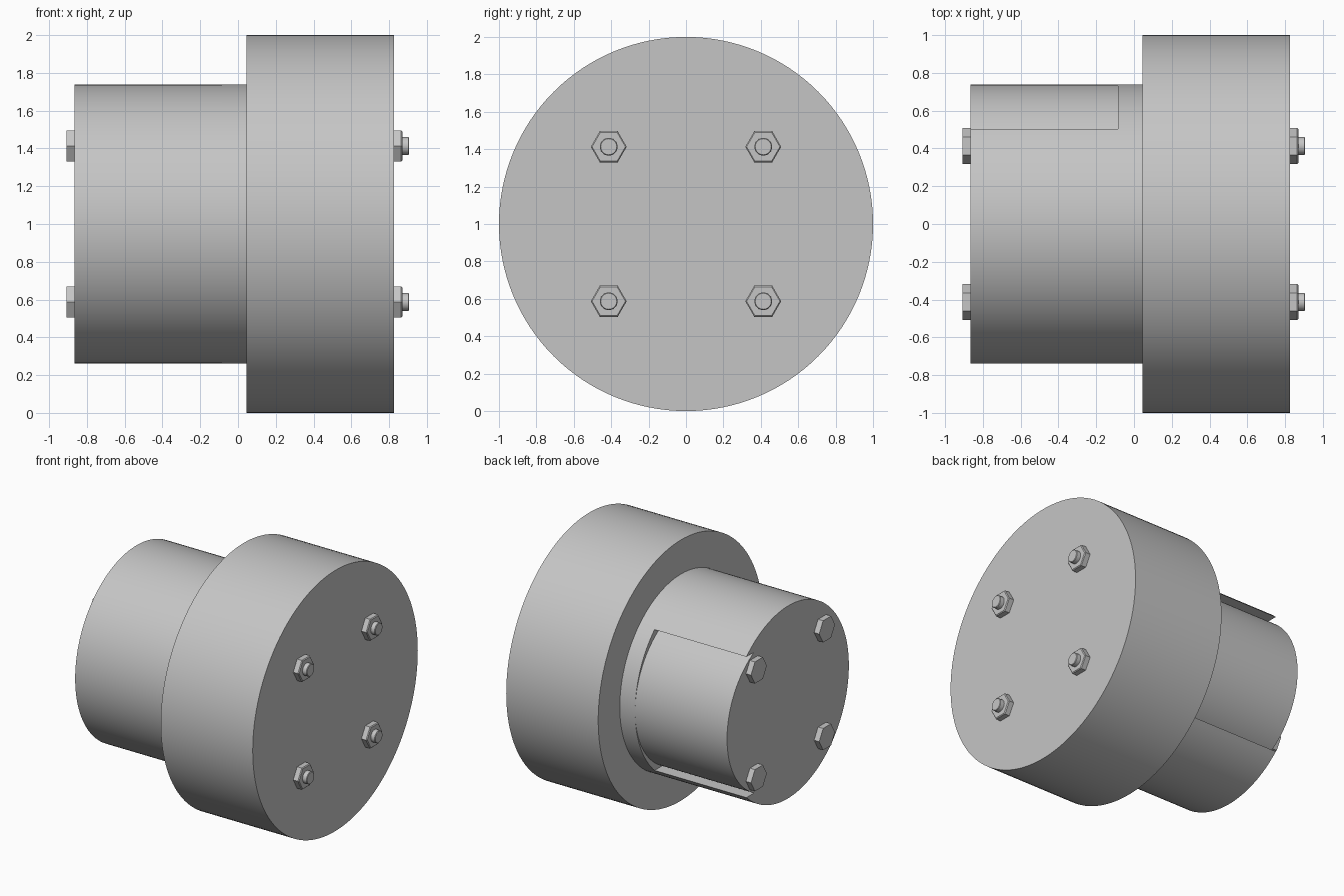
import bpy, bmesh, math
from mathutils import Vector

cube = bpy.data.objects.get("Cube")
if cube:
    bpy.data.objects.remove(cube, do_unlink=True)

steel = bpy.data.materials.new("plain_grey_steel")
steel.use_nodes = True
grey = (0.56, 0.56, 0.56, 1)
steel.diffuse_color = grey
steel.node_tree.nodes["Principled BSDF"].inputs["Base Color"].default_value = grey

AXIS_Z = 1.0      # height of the shared axis
HUB_R = 0.738
FLANGE_R = 1.0


def arc(radius, start, end, count, cy=0.0):
    """Points (y, z) along an arc around the axis, ends included."""
    step = (end - start) / count
    return [(cy + radius * math.cos(start + i * step),
             radius * math.sin(start + i * step)) for i in range(count + 1)]


def ring(radius, sides):
    return arc(radius, 0, 2 * math.pi, sides)[:-1]


def prism(name, profile, x0, x1, cy=0.0, cz=0.0, bevel=0.0):
    """Extrude a (y, z) profile along x."""
    bm = bmesh.new()
    face = bm.faces.new([bm.verts.new((x0, y + cy, z + cz + AXIS_Z)) for y, z in profile])
    out = bmesh.ops.extrude_face_region(bm, geom=[face])
    moved = [g for g in out["geom"] if isinstance(g, bmesh.types.BMVert)]
    bmesh.ops.translate(bm, verts=moved, vec=Vector((x1 - x0, 0, 0)))
    if bevel:
        rim = [e for e in bm.edges if all(abs(v.co.x - x1) < 1e-5 for v in e.verts)]
        bmesh.ops.bevel(bm, geom=rim, offset=bevel, segments=1, affect='EDGES')
    bmesh.ops.recalc_face_normals(bm, faces=bm.faces)
    mesh = bpy.data.meshes.new(name)
    bm.to_mesh(mesh)
    bm.free()
    mesh.materials.append(steel)
    obj = bpy.data.objects.new(name, mesh)
    bpy.context.collection.objects.link(obj)
    bpy.ops.object.select_all(action='DESELECT')
    obj.select_set(True)
    bpy.context.view_layer.objects.active = obj
    bpy.ops.object.shade_smooth_by_angle(angle=math.radians(25))
    return obj


# Large flange and the full collar of the hub
prism("flange", ring(FLANGE_R, 128), 0.045, 0.825)
prism("hub_collar", ring(HUB_R, 128), -0.085, 0.045)

# Relieved hub: the back side is a smaller offset arc between two ledges
ledge_z = 0.54
inner_cy = 0.13
inner_r = HUB_R - inner_cy
outer_a = math.asin(ledge_z / HUB_R)
inner_a = math.asin(ledge_z / inner_r)
relieved = (arc(HUB_R, outer_a, 2 * math.pi - outer_a, 96)
            + arc(inner_r, -inner_a, inner_a, 48, inner_cy))
prism("hub_relieved_section", relieved, -0.865, -0.085)

# Four through bolts: head on the hub end, nut and stud on the flange
BOLT = 0.413
for side, cy in (("front", -BOLT), ("back", BOLT)):
    for level, cz in (("lower", -BOLT), ("upper", BOLT)):
        tag = f"{level}_{side}"
        prism(f"bolt_head_{tag}", ring(0.096, 6), -0.865, -0.908, cy, cz)
        prism(f"nut_{tag}", ring(0.096, 6), 0.825, 0.87, cy, cz, bevel=0.006)
        prism(f"stud_{tag}", ring(0.047, 32), 0.86, 0.906, cy, cz, bevel=0.004)
